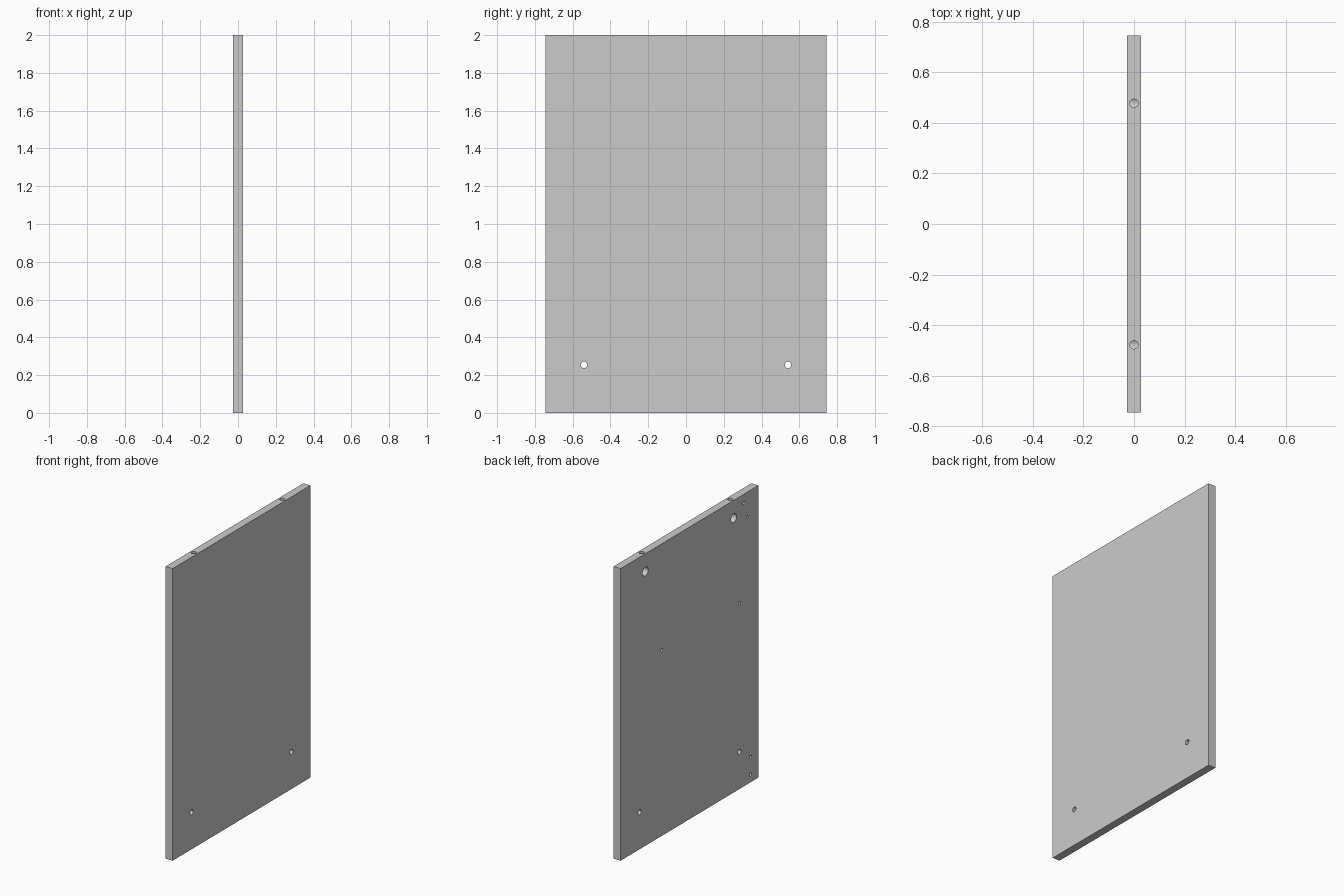
import bpy, math

if "Cube" in bpy.data.objects:
    bpy.data.objects.remove(bpy.data.objects["Cube"])

T, W, H = 0.054, 1.49, 2.0   # thickness, width, height

# Board
bpy.ops.mesh.primitive_cube_add(size=1, location=(0, 0, H / 2))
panel = bpy.context.object
panel.name = "side_panel"
panel.scale = (T, W, H)
bpy.ops.object.transform_apply(location=False, rotation=False, scale=True)

cutters = []


def drill(name, loc, radius, length, rot=(0, 0, 0), sides=32):
    bpy.ops.mesh.primitive_cylinder_add(vertices=sides, radius=radius, depth=length,
                                        location=loc, rotation=rot)
    cutter = bpy.context.object
    cutter.name = name
    cutter.hide_render = True
    cutters.append(cutter)
    mod = panel.modifiers.new(name, 'BOOLEAN')
    mod.operation = 'DIFFERENCE'
    mod.solver = 'EXACT'
    mod.object = cutter


def drill_face(name, y, z, radius, depth):
    # Bored into the -x face; starts slightly outside the board
    length = depth + 0.02
    drill(name, (-T / 2 - 0.02 + length / 2, y, z), radius, length,
          (0, math.pi / 2, 0))


for s in (-1, 1):
    # Through holes near the bottom
    drill_face("through_hole", s * 0.54, 0.254, 0.017, T + 0.02)
    # Cam lock sockets and the bolt holes that reach them from the top edge
    drill_face("cam_socket", s * 0.478, 1.878, 0.03, 0.044)
    drill("bolt_hole", (0, s * 0.478, 1.95), 0.0165, 0.14)

# Pilot holes for runner and hinge screws
for y, z, r in ((-0.588, 1.94, 0.011), (-0.626, 1.83, 0.009),
                (-0.54, 1.272, 0.010), (0.302, 1.274, 0.010),
                (-0.659, 0.173, 0.011), (-0.659, 0.053, 0.011)):
    drill_face("pilot_hole", y, z, r, 0.036)

# Apply the cuts and remove the drills
bpy.ops.object.select_all(action='DESELECT')
panel.select_set(True)
bpy.context.view_layer.objects.active = panel
bpy.ops.object.convert(target='MESH')
for c in cutters:
    bpy.data.objects.remove(c)
bpy.ops.object.shade_smooth_by_angle(angle=math.radians(30))
